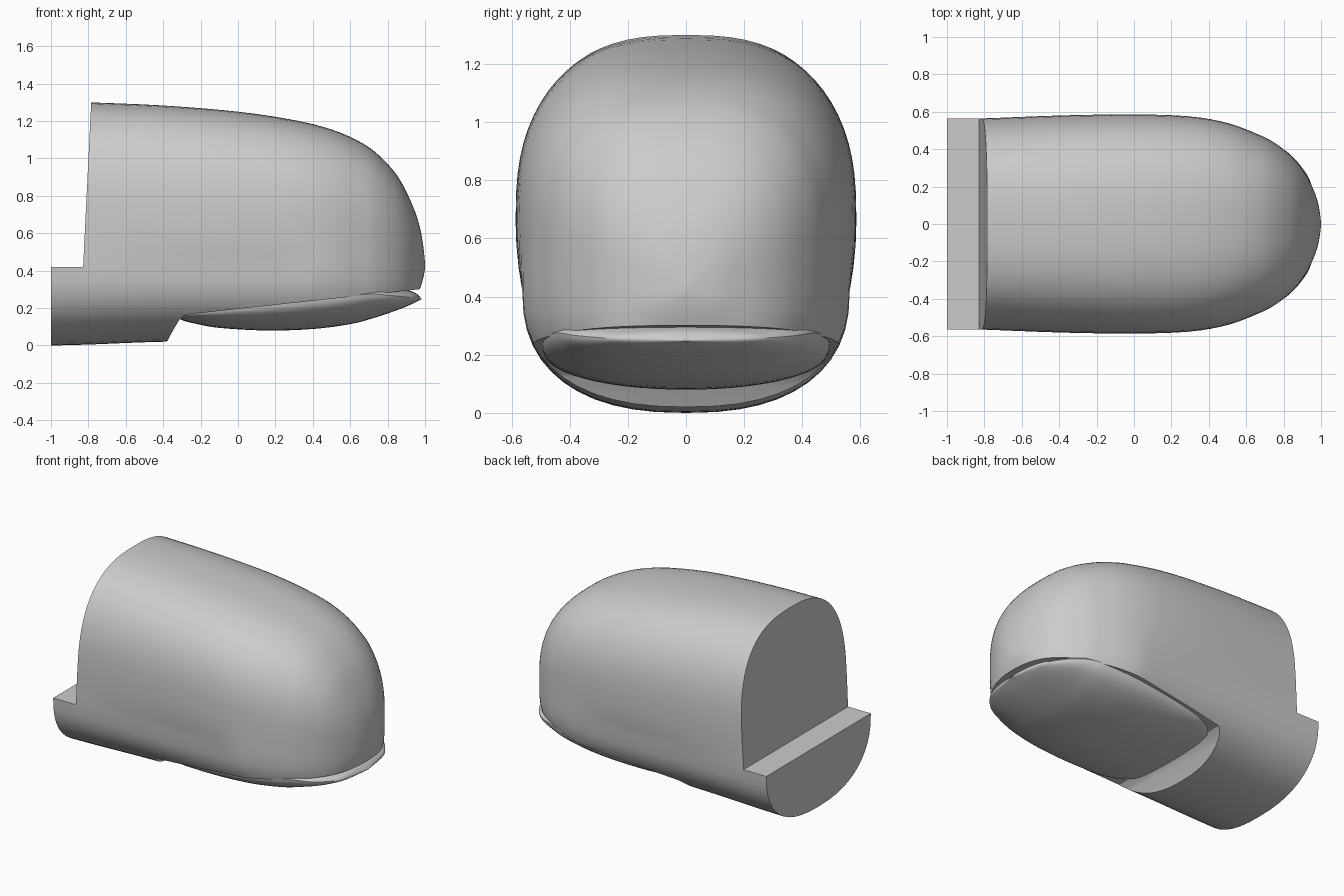
import bpy, bmesh, math

cube = bpy.data.objects.get("Cube")
if cube:
    bpy.data.objects.remove(cube, do_unlink=True)

grey = bpy.data.materials.new("plain_grey")
grey.use_nodes = True
grey.diffuse_color = (0.6, 0.6, 0.6, 1)
grey.node_tree.nodes["Principled BSDF"].inputs["Base Color"].default_value = (0.6, 0.6, 0.6, 1)


def make_object(name, bm):
    bmesh.ops.recalc_face_normals(bm, faces=bm.faces)
    mesh = bpy.data.meshes.new(name)
    bm.to_mesh(mesh)
    bm.free()
    mesh.materials.append(grey)
    ob = bpy.data.objects.new(name, mesh)
    bpy.context.collection.objects.link(ob)
    return ob


def resample(rows, steps):
    """Smooth spline through the stations."""
    out = []
    for i in range(len(rows) - 1):
        a, b, c, d = (rows[min(max(k, 0), len(rows) - 1)] for k in range(i - 1, i + 3))
        for s in range(steps):
            t = s / steps
            out.append([0.5 * (2*q + (r - p)*t + (2*p - 5*q + 4*r - u)*t*t + (3*q - p - 3*r + u)*t**3)
                        for p, q, r, u in zip(a, b, c, d)])
    return out + [list(rows[-1])]


def arc(w, h, n, steps):
    """Quarter superellipse from (w, 0) to (0, h)."""
    pts = []
    for i in range(steps + 1):
        a = math.pi / 2 * i / steps
        pts.append((w * max(math.cos(a), 0) ** (2 / n) if i < steps else 0.0, h * math.sin(a) ** (2 / n)))
    return pts


def loft(name, rows, section):
    """Skin mirrored half sections, listed from top centre to bottom centre."""
    bm = bmesh.new()
    rings = []
    for row in rows:
        half = section(*row)
        full = half + [(-y, z) for y, z in half[-2:0:-1]]
        rings.append([bm.verts.new((row[0], y, z)) for y, z in full])
    n = len(rings[0])
    for a, b in zip(rings, rings[1:]):
        for i in range(n):
            bm.faces.new((a[i], a[(i + 1) % n], b[(i + 1) % n], b[i]))
    bm.faces.new(rings[0])
    bm.faces.new(rings[-1])
    return make_object(name, bm)


def prism(name, profile):
    """Extrude an x-z profile across the full width."""
    bm = bmesh.new()
    face = bm.faces.new([bm.verts.new((x, -1, z)) for x, z in profile])
    ext = bmesh.ops.extrude_face_region(bm, geom=[face])
    bmesh.ops.translate(bm, vec=(0, 2, 0), verts=[v for v in ext["geom"] if isinstance(v, bmesh.types.BMVert)])
    return make_object(name, bm)


def cut(ob, cutter):
    mod = ob.modifiers.new("cut", 'BOOLEAN')
    mod.operation, mod.solver, mod.object = 'DIFFERENCE', 'EXACT', cutter
    bpy.context.view_layer.objects.active = ob
    bpy.ops.object.modifier_apply(modifier=mod.name)
    bpy.data.objects.remove(cutter, do_unlink=True)


# Shell: x, top, half width, bottom, height of widest point
SEAM = 0.42
shell_rows = [
    (-1, 1.305, .563, 0, .62), (-.8, 1.30, .565, .005, .65), (-.4, 1.283, .58, .02, .66),
    (0, 1.25, .586, .02, .66), (.3, 1.205, .575, .02, .63), (.5, 1.155, .54, .02, .6),
    (.65, 1.09, .485, .03, .57), (.75, 1.02, .435, .05, .55), (.85, .91, .355, .09, .52),
    (.92, .78, .265, .15, .49), (.965, .66, .17, .28, .46), (.988, .55, .095, .35, .44),
    (1, .44, .01, .41, .43)]


def shell_section(x, top, w, bottom, mid):
    low_w = min(.563, w)
    upper = [(y, mid + z) for y, z in reversed(arc(w, top - mid, 2.65, 18))]
    wall = [(w + (low_w - w) * t * t, mid + (SEAM - mid) * t) for t in (.33, .67)]
    lower = [(y, SEAM - z) for y, z in arc(low_w, SEAM - bottom, 2.4, 12)]
    return upper + wall + lower


shell = loft("shell", resample(shell_rows, 4), shell_section)

# Step at the back and the recess underneath
cut(shell, prism("step_cutter", [(-1.2, SEAM), (-.828, SEAM), (-.78, 1.4), (-1.2, 1.4)]))
cut(shell, prism("recess_cutter", [(-.385, -.2), (-.385, .01), (-.345, .085), (-.315, .135), (-.28, .165),
                                   (1.1, .315), (1.1, -.2)]))

# Belly: x, rim height, half width, bottom
belly_rows = [
    (-.33, .168, .30, .155), (-.29, .168, .36, .132), (-.22, .176, .42, .115), (-.1, .189, .465, .094),
    (.15, .216, .49, .08), (.4, .243, .495, .088), (.6, .265, .475, .114), (.72, .275, .44, .145),
    (.82, .267, .385, .178), (.9, .259, .30, .208), (.95, .254, .205, .232), (.98, .25, .01, .247)]


def belly_section(x, rim, w, bottom):
    crown = [(y, rim + z) for y, z in reversed(arc(w, .13 * w, 2, 8))]
    return crown + [(y, rim - z) for y, z in arc(w, rim - bottom, 2.1, 14)[1:]]


belly = loft("belly", resample(belly_rows, 4), belly_section)

# Smooth skin with sharp cut edges
bpy.ops.object.select_all(action='DESELECT')
for ob in (shell, belly):
    ob.select_set(True)
bpy.context.view_layer.objects.active = shell
bpy.ops.object.shade_smooth_by_angle(angle=math.radians(30))
